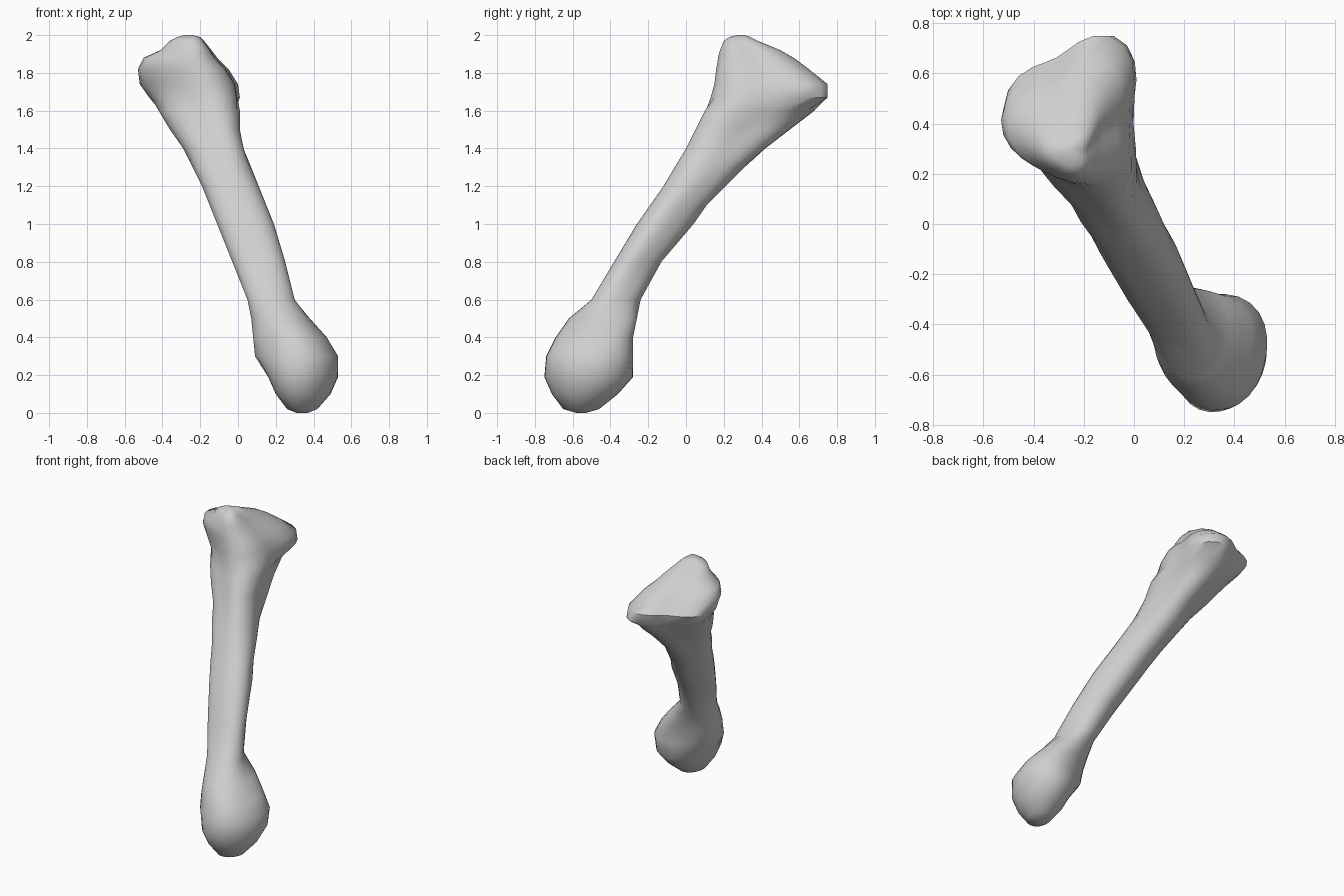
import bpy
import bmesh
import math

cube = bpy.data.objects.get("Cube")
if cube:
    bpy.data.objects.remove(cube, do_unlink=True)

SEGMENTS = 28

# Horizontal sections of each region: height, x min, x max, y min, y max
knob_base = [
    (0, .31, .37, -.58, -.53),
    (.02, .26, .42, -.65, -.46),
    (.1, .2, .49, -.71, -.36),
    (.19, .16, .53, -.75, -.28),
]
knob_top = [
    (.3, .09, .53, -.74, -.28),
    (.4, .08, .47, -.69, -.28),
    (.5, .07, .38, -.62, -.26),
]
shaft = [
    (.6, .05, .3, -.5, -.24),
    (.8, -.03, .25, -.38, -.13),
    (1, -.11, .19, -.26, .04),
    (1.1, -.15, .15, -.19, .11),
    (1.2, -.19, .11, -.12, .21),
    (1.3, -.24, .07, -.06, .31),
]
flare = [
    (1.4, -.29, .03, 0, .42),
    (1.5, -.36, .01, .05, .55),
    (1.6, -.42, .01, .1, .68),
]
head = [
    (1.67, -.47, .01, .13, .75),
    (1.74, -.52, 0, .15, .75),
    (1.82, -.53, -.05, .16, .65),
    (1.88, -.5, -.11, .17, .57),
    (1.92, -.41, -.14, .18, .5),
    (1.97, -.36, -.18, .2, .38),
    (1.99, -.32, -.2, .23, .34),
    (2, -.28, -.24, .27, .31),
]


def unit_outline(skew, corner, turn, fill):
    """Closed outline, skewed, pulled to three corners and filled out on the
    front right side, then fitted to a unit box."""
    points = []
    for i in range(SEGMENTS):
        angle = math.tau * i / SEGMENTS
        radius = 1 + corner * math.cos(3 * (angle - math.radians(turn)))
        radius += fill * max(0, math.cos(angle - math.radians(230))) ** 4
        points.append((radius * math.cos(angle),
                       radius * math.sin(angle + skew)))
    fitted = []
    for axis in range(2):
        values = [p[axis] for p in points]
        low, high = min(values), max(values)
        fitted.append([(v - low) / (high - low) for v in values])
    return list(zip(fitted[0], fitted[1]))


def add_rings(bm, sections, skew, corner, turn, fill=0):
    """Place one ring of vertices for every section of a region."""
    outline = unit_outline(skew, corner, turn, fill)
    rings = []
    for z, left, right, front, back in sections:
        rings.append([bm.verts.new((left + u * (right - left),
                                    front + v * (back - front), z))
                      for u, v in outline])
    return rings


def loft(bm, rings):
    """Bridge successive rings and close both ends."""
    for lower, upper in zip(rings, rings[1:]):
        for i in range(SEGMENTS):
            j = (i + 1) % SEGMENTS
            bm.faces.new((lower[i], lower[j], upper[j], upper[i]))
    bm.faces.new(list(reversed(rings[0])))
    bm.faces.new(rings[-1])


# Plain grey surface
grey = bpy.data.materials.new("plain_grey")
grey.use_nodes = True
colour = (.62, .62, .62, 1)
grey.diffuse_color = colour
shader = grey.node_tree.nodes["Principled BSDF"]
shader.inputs["Base Color"].default_value = colour
shader.inputs["Roughness"].default_value = .8

# Whole bone: rounded knob, slim leaning shaft, flare and three-cornered head
bm = bmesh.new()
rings = add_rings(bm, knob_base, skew=.1, corner=.02, turn=105)
rings += add_rings(bm, knob_top, skew=.02, corner=.05, turn=48)
rings += add_rings(bm, shaft, skew=-.12, corner=.08, turn=90)
rings += add_rings(bm, flare, skew=-.1, corner=.14, turn=75, fill=.1)
rings += add_rings(bm, head, skew=0, corner=.18, turn=56, fill=.22)
loft(bm, rings)
bmesh.ops.recalc_face_normals(bm, faces=bm.faces)

mesh = bpy.data.meshes.new("long_bone")
bm.to_mesh(mesh)
bm.free()
mesh.materials.append(grey)
bone = bpy.data.objects.new("long_bone", mesh)
bpy.context.collection.objects.link(bone)

# Smooth shading over the rounded surface
bpy.ops.object.select_all(action='DESELECT')
bone.select_set(True)
bpy.context.view_layer.objects.active = bone
bpy.ops.object.shade_smooth_by_angle(angle=math.radians(50))
